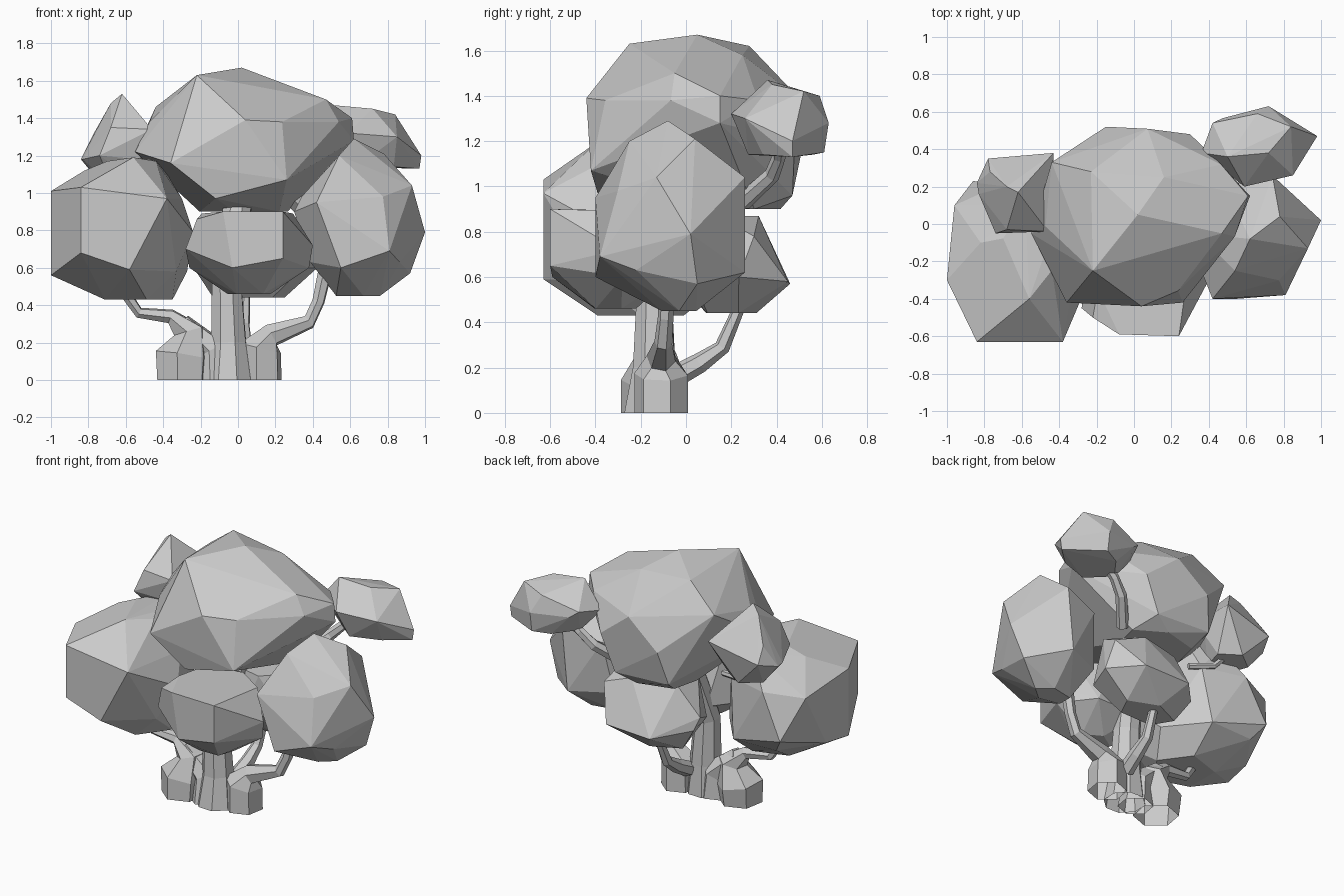
import bpy, bmesh
from math import radians, sin, cos, tau
from mathutils import Vector


def finish(name, bm):
    bmesh.ops.recalc_face_normals(bm, faces=bm.faces)
    mesh = bpy.data.meshes.new(name)
    bm.to_mesh(mesh)
    bm.free()
    obj = bpy.data.objects.new(name, mesh)
    bpy.context.collection.objects.link(obj)


def ring(cx, cy, rx, ry, sides, turn):
    for i in range(sides):
        a = radians(turn) + tau * i / sides
        yield cx + rx * cos(a), cy + ry * sin(a)


def foliage(name, slices, tips=()):
    """Faceted clump: hull around slices (z, cx, cy, rx, ry, sides, turn) and corner tips."""
    bm = bmesh.new()
    for z, *outline in slices:
        for x, y in ring(*outline):
            bm.verts.new((x, y, z))
    for tip in tips:
        bm.verts.new(tip)
    bmesh.ops.convex_hull(bm, input=bm.verts[:])
    bmesh.ops.delete(bm, geom=[v for v in bm.verts if not v.link_faces], context='VERTS')
    bmesh.ops.dissolve_limit(bm, angle_limit=radians(4), verts=bm.verts[:], edges=bm.edges[:])
    finish(name, bm)


def limb(name, path, sides=6):
    """Tapered faceted tube through (x, y, z, radius) stations; open where it meets the ground."""
    bm = bmesh.new()
    pts = [Vector(p[:3]) for p in path]
    up = Vector((0, 0, 1))
    rings = []
    for i, p in enumerate(pts):
        d = pts[min(i + 1, len(pts) - 1)] - pts[max(i - 1, 0)]
        turn = up.rotation_difference(up if p.z == 0 else d)
        r = path[i][3]
        rings.append([bm.verts.new(p + turn @ Vector((x, y, 0)))
                      for x, y in ring(0, 0, r, r, sides, 20)])
    for low, high in zip(rings, rings[1:]):
        for i in range(sides):
            j = (i + 1) % sides
            bm.faces.new((low[i], low[j], high[j], high[i]))
    if pts[0].z > 0:
        bm.faces.new(rings[0])
    bm.faces.new(rings[-1])
    finish(name, bm)


# Large top crown
foliage("crown_foliage",
        [(0.9, 0.03, 0.24, 0.25, 0.18, 6, 20),
         (1.14, 0.05, 0.1, 0.4, 0.41, 7, 10),
         (1.38, 0.04, 0.06, 0.52, 0.45, 7, 35)],
        [(0.02, 0.05, 1.67), (-0.22, -0.25, 1.63), (-0.23, 0.28, 1.62), (0.16, 0.25, 1.58),
         (0.47, -0.05, 1.5), (0.61, 0.15, 1.4), (0.62, 0.15, 1.28), (0.04, -0.44, 1.39),
         (-0.36, -0.42, 1.16), (0.26, -0.42, 1.07), (-0.12, -0.39, 0.97),
         (-0.55, -0.05, 1.22), (-0.44, 0.33, 1.46), (-0.15, 0.52, 1.2), (0.3, 0.48, 1.2),
         (0.2, 0.47, 0.96), (-0.2, 0.47, 0.98)])

# Big side clumps
foliage("left_foliage",
        [(0.43, -0.55, -0.2, 0.2, 0.2, 5, 0),
         (0.58, -0.62, -0.17, 0.36, 0.38, 7, 15),
         (0.97, -0.64, -0.18, 0.34, 0.4, 7, 0),
         (1.17, -0.55, -0.1, 0.15, 0.22, 5, 30)],
        [(-1, -0.3, 0.56), (-1, -0.3, 1.01), (-0.84, -0.63, 0.68), (-0.58, -0.63, 0.59),
         (-0.38, -0.63, 0.97), (-0.84, -0.63, 1.03), (-0.24, -0.3, 0.79),
         (-0.56, -0.4, 1.19), (-0.82, -0.1, 1.12), (-0.96, 0.1, 0.95), (-0.86, 0.23, 0.68)])
foliage("right_foliage",
        [(0.45, 0.63, -0.03, 0.13, 0.08, 5, 0),
         (0.63, 0.65, -0.04, 0.28, 0.28, 6, 20),
         (0.98, 0.63, -0.05, 0.29, 0.29, 6, 0)],
        [(0.62, -0.08, 1.29), (0.54, -0.25, 1.2), (0.78, 0.04, 1.21), (0.93, -0.13, 1.04),
         (1, 0.02, 0.79), (0.92, 0.05, 0.57), (0.81, -0.38, 0.69), (0.55, -0.4, 0.6),
         (0.42, -0.4, 0.95), (0.3, -0.1, 0.9), (0.74, 0.26, 1.04), (0.7, 0.26, 0.62)])

# Low clumps in front of and behind the trunk
foliage("front_foliage",
        [(0.46, 0.06, -0.32, 0.12, 0.1, 5, 20),
         (0.6, 0.06, -0.28, 0.32, 0.24, 6, 0),
         (0.89, 0.05, -0.28, 0.26, 0.2, 6, 20)],
        [(-0.28, -0.45, 0.7), (-0.03, -0.59, 0.6), (0.24, -0.6, 0.65), (0.24, -0.6, 0.9),
         (-0.08, -0.59, 0.9), (-0.22, -0.5, 0.86), (0.4, -0.3, 0.72)])
foliage("back_foliage",
        [(0.44, 0.06, 0.19, 0.2, 0.12, 5, 20),
         (0.6, 0.09, 0.19, 0.34, 0.25, 7, 10),
         (0.87, 0.1, 0.14, 0.26, 0.19, 5, 0)],
        [(-0.05, 0.46, 0.57), (0.28, 0.45, 0.58), (-0.26, 0.22, 0.68), (0.4, 0.3, 0.78)])

# Small high clumps at the back
foliage("back_left_foliage",
        [(1.04, -0.6, 0.18, 0.13, 0.13, 5, 20),
         (1.18, -0.63, 0.16, 0.2, 0.2, 6, 0)],
        [(-0.62, 0.17, 1.53), (-0.68, 0.2, 1.48), (-0.77, 0.28, 1.32), (-0.84, 0.22, 1.18),
         (-0.78, 0.35, 1.22), (-0.43, 0.38, 1.3), (-0.74, -0.05, 1.2),
         (-0.68, -0.03, 1.35), (-0.46, -0.04, 1.34)])
foliage("back_right_foliage",
        [(1.14, 0.68, 0.42, 0.18, 0.15, 5, 40),
         (1.29, 0.64, 0.42, 0.26, 0.19, 6, 10)],
        [(0.5, 0.36, 1.47), (0.72, 0.38, 1.45), (0.84, 0.52, 1.42), (0.66, 0.59, 1.4),
         (0.72, 0.63, 1.28), (0.72, 0.61, 1.15), (0.98, 0.47, 1.2), (0.97, 0.47, 1.13),
         (0.59, 0.2, 1.32), (0.85, 0.26, 1.3), (0.36, 0.38, 1.3), (0.42, 0.54, 1.33)])

# Trunks and branches
limb("main_trunk", [(-0.05, -0.15, 0, 0.13), (-0.05, -0.14, 0.2, 0.1),
                    (-0.06, -0.14, 0.5, 0.085), (0, 0, 0.95, 0.08)], 8)
limb("left_trunk", [(-0.3, -0.15, 0, 0.14), (-0.3, -0.14, 0.13, 0.15), (-0.26, -0.13, 0.26, 0.09),
                    (-0.36, -0.13, 0.34, 0.04), (-0.53, -0.14, 0.36, 0.03),
                    (-0.6, -0.16, 0.46, 0.03)])
limb("trunk_bridge", [(-0.13, -0.14, 0, 0.11), (-0.14, -0.13, 0.16, 0.09), (-0.3, -0.13, 0.31, 0.05)])
limb("right_trunk", [(0.12, -0.11, 0, 0.12), (0.12, -0.11, 0.17, 0.12), (0.18, -0.11, 0.24, 0.065),
                     (0.38, -0.1, 0.31, 0.04), (0.43, -0.09, 0.42, 0.035),
                     (0.47, -0.08, 0.6, 0.04)])
limb("back_branch", [(0.02, -0.05, 0.16, 0.05), (0.03, 0.06, 0.22, 0.045),
                     (0.03, 0.16, 0.29, 0.035), (0.04, 0.25, 0.5, 0.025)])
limb("back_right_branch", [(0.3, 0.25, 0.93, 0.04), (0.42, 0.38, 1.05, 0.035),
                           (0.5, 0.41, 1.13, 0.03), (0.6, 0.42, 1.22, 0.03)])
limb("back_left_branch", [(-0.35, 0.1, 0.96, 0.02), (-0.5, 0.16, 0.99, 0.02),
                          (-0.6, 0.18, 1.1, 0.02)])
